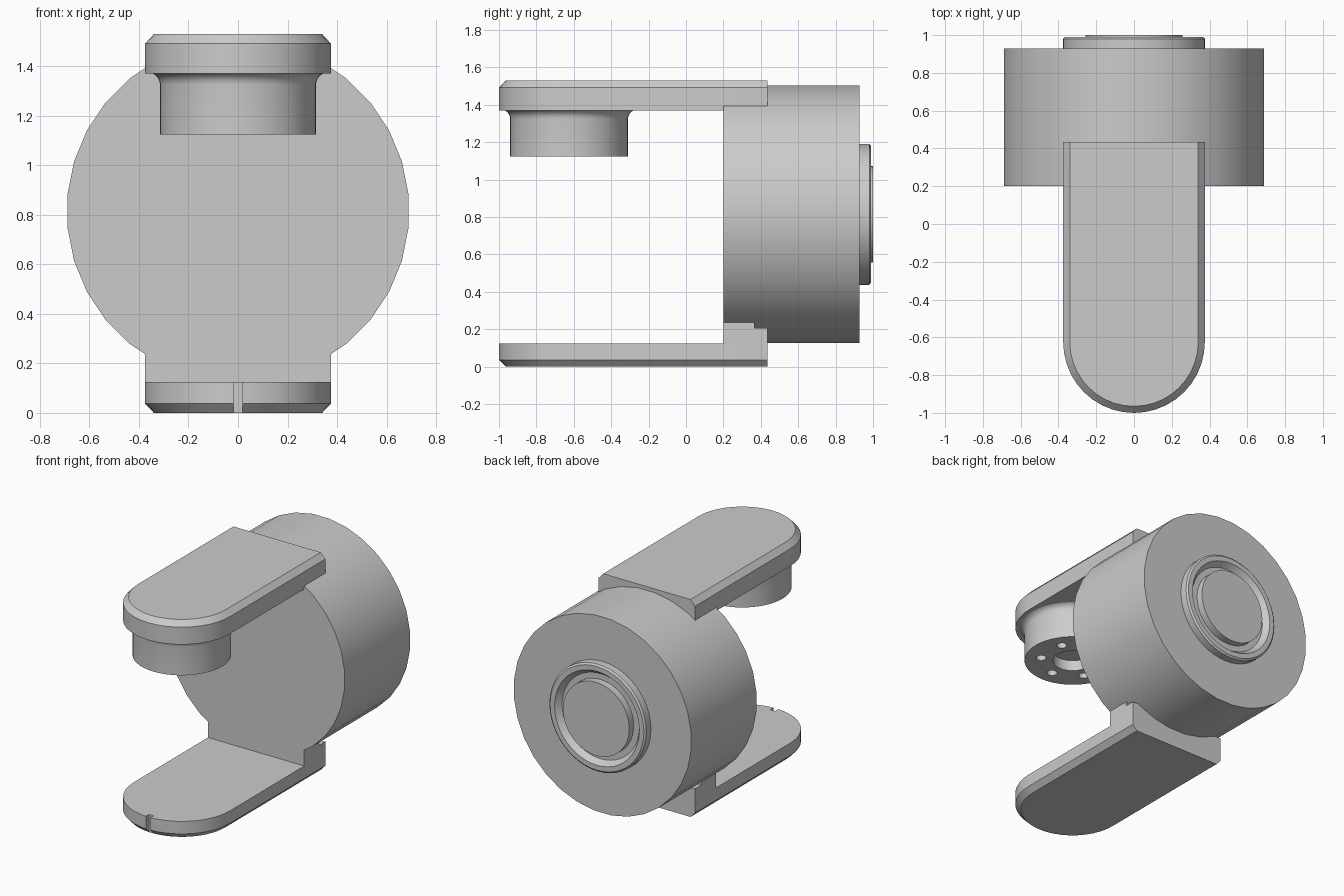
import bpy, bmesh, math
from mathutils import Matrix, Vector

if "Cube" in bpy.data.objects:
    bpy.data.objects.remove(bpy.data.objects["Cube"])

grey = bpy.data.materials.new("plain_grey")
grey.diffuse_color = (0.6, 0.6, 0.6, 1)
grey.use_nodes = True
grey.node_tree.nodes["Principled BSDF"].inputs["Base Color"].default_value = grey.diffuse_color


def loft(name, rings, matrix=Matrix()):
    """Closed solid through matching rings of points, capped at both ends."""
    bm = bmesh.new()
    loops = [[bm.verts.new(matrix @ Vector(p)) for p in ring] for ring in rings]
    n = len(loops[0])
    for a, b in zip(loops, loops[1:]):
        for i in range(n):
            j = (i + 1) % n
            bm.faces.new((a[i], a[j], b[j], b[i]))
    bm.faces.new(loops[0])
    bm.faces.new(loops[-1])
    bmesh.ops.recalc_face_normals(bm, faces=bm.faces)
    me = bpy.data.meshes.new(name)
    bm.to_mesh(me)
    bm.free()
    me.materials.append(grey)
    ob = bpy.data.objects.new(name, me)
    bpy.context.collection.objects.link(ob)
    return ob


def lathe(name, profile, n, matrix, turn=0.0):
    """Revolve (radius, height) points round local z."""
    angles = [2 * math.pi * (i + turn) / n for i in range(n)]
    return loft(name, [[(r * math.cos(a), r * math.sin(a), h) for a in angles]
                       for r, h in profile], matrix)


def slab(name, levels):
    """Arm plate with a round front end; levels are (inset, z)."""
    def outline(inset, z):
        r = 0.375 - inset
        arc = [math.pi + math.pi * i / 20 for i in range(21)]
        return [(r, 0.435, z), (-r, 0.435, z)] + [
            (r * math.cos(a), -0.625 + r * math.sin(a), z) for a in arc]
    return loft(name, [outline(*lv) for lv in levels])


def cut(target, cutter):
    mod = target.modifiers.new("cut", 'BOOLEAN')
    mod.operation = 'DIFFERENCE'
    mod.solver = 'EXACT'
    mod.object = cutter
    bpy.context.view_layer.objects.active = target
    bpy.ops.object.modifier_apply(modifier=mod.name)
    bpy.data.objects.remove(cutter)


along_y = Matrix.Translation((0, 0, 0.815)) @ Matrix.Rotation(-math.pi / 2, 4, 'X')

# Main drum and the grooved cap on its back
drum = lathe("drum", [(0.692, 0.2), (0.692, 0.928)], 32, along_y, 0.5)
cap = lathe("back_cap", [(0.377, 0.92), (0.377, 0.98), (0.365, 0.99), (0.33, 0.99),
                         (0.30, 0.95), (0.258, 0.95), (0.258, 1.0)], 48, along_y)

# Upper and lower arms
upper = slab("upper_arm", [(0, 1.37), (0, 1.492), (0.035, 1.53)])
lower = slab("lower_arm", [(0.035, 0), (0, 0.037), (0, 0.125)])

# Notch in the front tip of the lower arm
cut(lower, loft("notch_cutter", [[(-0.018, -1.1, z), (0.018, -1.1, z), (0.018, -0.964, z),
                                  (-0.018, -0.964, z)] for z in (-0.1, 0.3)]))

# Stepped block joining the lower arm to the drum
step = [(0.201, 0.1), (0.435, 0.1), (0.435, 0.207), (0.365, 0.207),
        (0.365, 0.236), (0.201, 0.236)]
block = loft("lower_block", [[(x, y, z) for y, z in step] for x in (-0.375, 0.375)])

# Round boss under the upper arm, flared where it meets the plate
boss_at = Matrix.Translation((0, -0.625, 0))
flare = [(0.365 - 0.05 * math.cos(t), 1.325 + 0.05 * math.sin(t))
         for t in [math.pi / 2 * i / 6 for i in range(7)]]
boss = lathe("boss", [(0.315, 1.125)] + flare, 48, boss_at)

# Centre bore and six bolt holes in the boss
cut(boss, lathe("bore_cutter", [(0.13, 1.0), (0.13, 1.2)], 32, boss_at))
for k in range(6):
    a = math.radians(30 + 60 * k)
    at = boss_at @ Matrix.Translation((0.21 * math.cos(a), 0.21 * math.sin(a), 0))
    cut(boss, lathe("bolt_cutter", [(0.033, 1.0), (0.033, 1.22)], 16, at))

# Smooth the round surfaces, keep the edges crisp
bpy.ops.object.select_all(action='DESELECT')
for ob in (drum, cap, upper, lower, block, boss):
    ob.select_set(True)
bpy.context.view_layer.objects.active = drum
bpy.ops.object.shade_smooth_by_angle(angle=math.radians(30))
